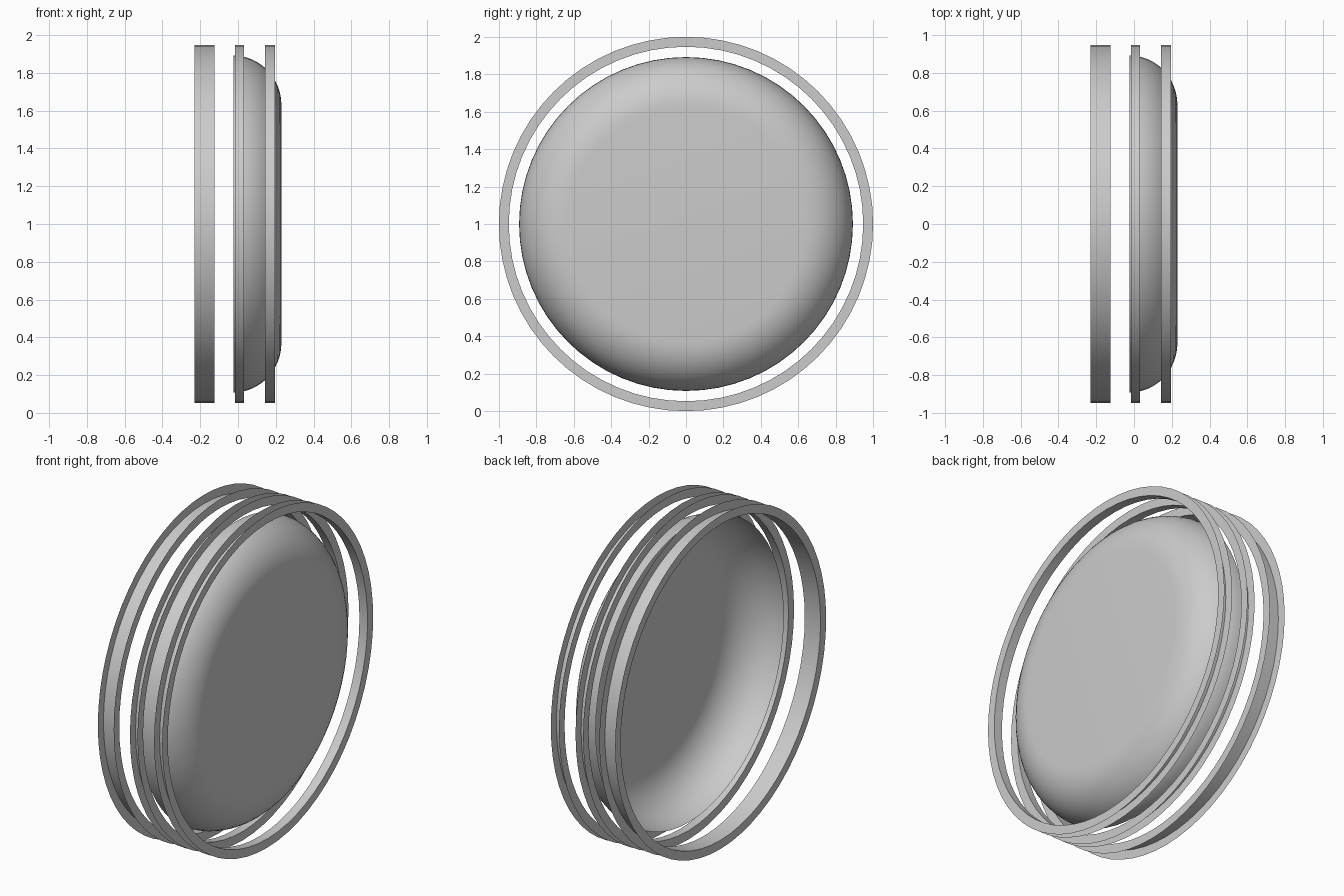
import bpy, bmesh
from math import sin, cos, pi, radians

if "Cube" in bpy.data.objects:
    bpy.data.objects.remove(bpy.data.objects["Cube"])

SIDES = 64
CENTRE_Z = 1.0


def revolve(name, profile, cap=False):
    """Spin (x, radius) points about the x axis as an open surface."""
    bm = bmesh.new()
    rows = []
    for x, r in profile:
        rows.append([bm.verts.new((x, r * cos(2 * pi * j / SIDES), r * sin(2 * pi * j / SIDES)))
                     for j in range(SIDES)])
    for a, b in zip(rows, rows[1:]):
        for j in range(SIDES):
            k = (j + 1) % SIDES
            bm.faces.new((a[j], a[k], b[k], b[j]))
    if cap:
        bm.faces.new(rows[-1])
    mesh = bpy.data.meshes.new(name)
    bm.to_mesh(mesh)
    bm.free()
    obj = bpy.data.objects.new(name, mesh)
    obj.location.z = CENTRE_Z
    bpy.context.collection.objects.link(obj)
    bpy.context.view_layer.objects.active = obj
    obj.select_set(True)
    bpy.ops.object.shade_smooth_by_angle(angle=radians(30))
    obj.select_set(False)
    return obj


# Channel rings: inner wall with a thin flange on each side, open on the outside
R_IN, R_OUT = 0.947, 1.0
for name, x0, x1 in (("back_ring", -0.23, -0.125),
                     ("middle_ring", -0.017, 0.033),
                     ("front_ring", 0.143, 0.197)):
    revolve(name, [(x0, R_OUT), (x0, R_IN), (x1, R_IN), (x1, R_OUT)])

# Dish: rounded shoulder running into a flat front, open at the back
STEPS = 12
dish = [(-0.025 + 0.255 * sin(t), 0.63 + 0.262 * cos(t))
        for t in (pi / 2 * i / STEPS for i in range(STEPS + 1))]
revolve("dish", dish, cap=True)
